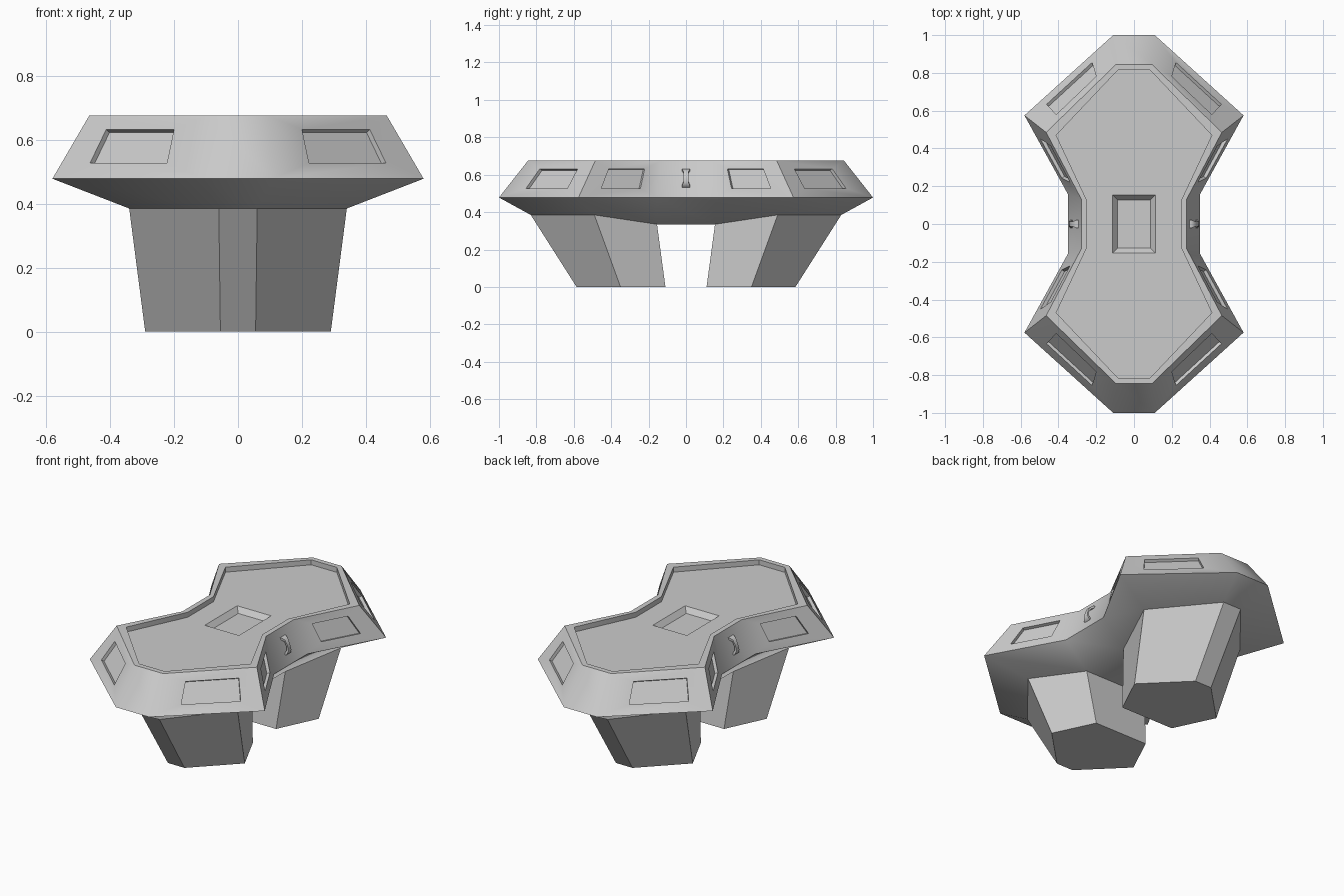
import bpy, bmesh
from mathutils import Vector

if "Cube" in bpy.data.objects:
    bpy.data.objects.remove(bpy.data.objects["Cube"])


def ring(bm, a, b, c):
    """12-sided hourglass ring from three (x, y, z) corners of one quadrant."""
    q = [a, b, c]
    pts = [(x, y, z) for x, y, z in q]
    pts += [(x, -y, z) for x, y, z in reversed(q)]
    pts += [(-x, -y, z) for x, y, z in q]
    pts += [(-x, y, z) for x, y, z in reversed(q)]
    return [bm.verts.new(p) for p in pts]


def bridge(bm, r1, r2):
    n = len(r1)
    for i in range(n):
        bm.faces.new((r1[i], r1[(i + 1) % n], r2[(i + 1) % n], r2[i]))


def finish(bm, name, angle=0.75):
    bmesh.ops.recalc_face_normals(bm, faces=bm.faces[:])
    me = bpy.data.meshes.new(name)
    bm.to_mesh(me)
    bm.free()
    ob = bpy.data.objects.new(name, me)
    bpy.context.collection.objects.link(ob)
    if angle:
        bpy.ops.object.select_all(action='DESELECT')
        ob.select_set(True)
        bpy.context.view_layer.objects.active = ob
        bpy.ops.object.shade_smooth_by_angle(angle=angle)
    return ob


def recessed_panel(bm, quad, s0, s1, t0=0.25, t1=0.78, depth=0.018):
    """Fill a sloping quad with a frame, inner walls and a sunken floor."""
    p = [v.co for v in quad]

    def at(s, t):
        return p[0].lerp(p[1], s).lerp(p[3].lerp(p[2], s), t)

    n = (p[1] - p[0]).cross(p[3] - p[0]).normalized()
    centre = sum(p, Vector()) / 4
    if n.dot(Vector((centre.x, centre.y * 0.3, 0.1))) < 0:
        n = -n
    co = [at(s0, t0), at(s1, t0), at(s1, t1), at(s0, t1)]
    rim = [bm.verts.new(c) for c in co]
    floor = [bm.verts.new(c - n * depth) for c in co]
    bridge(bm, quad, rim)
    bridge(bm, rim, floor)
    bm.faces.new(floor)


# Table body: underside, belt, top rim and sunken top
A, B, C = (0.06, 0.83, 0.385), (0.34, 0.49, 0.385), (0.205, 0.155, 0.335)
bm = bmesh.new()
under = ring(bm, A, B, C)
belt = ring(bm, (0.11, 1.0, 0.478), (0.58, 0.575, 0.478), (0.35, 0.158, 0.478))
top = ring(bm, (0.095, 0.845, 0.675), (0.465, 0.485, 0.675), (0.278, 0.13, 0.675))
lip = ring(bm, (0.085, 0.815, 0.675), (0.412, 0.47, 0.675), (0.248, 0.122, 0.675))
floor = ring(bm, (0.085, 0.815, 0.645), (0.412, 0.47, 0.645), (0.248, 0.122, 0.645))
bridge(bm, under, belt)
bridge(bm, top, lip)
bridge(bm, lip, floor)
u = under
bm.faces.new((u[2], u[3], u[8], u[9]))
bm.faces.new((u[0], u[1], u[2], u[9], u[10], u[11]))
bm.faces.new((u[3], u[4], u[5], u[6], u[7], u[8]))

# Sloping sides with recessed panels on the eight diagonals
for i in range(12):
    j = (i + 1) % 12
    quad = [belt[i], belt[j], top[j], top[i]]
    k = i % 6
    if k in (2, 5):
        bm.faces.new(quad)
        continue
    if k in (3, 4):
        quad = [quad[1], quad[0], quad[3], quad[2]]
    recessed_panel(bm, quad, *((0.26, 0.8) if k in (0, 4) else (0.25, 0.77)))

# Shallow pocket in the middle of the top
corners = [(1, 1), (1, -1), (-1, -1), (-1, 1)]
po = [bm.verts.new((0.113 * x, 0.153 * y, 0.645)) for x, y in corners]
pi = [bm.verts.new((0.088 * x, 0.128 * y, 0.615)) for x, y in corners]
bridge(bm, po, pi)
bm.faces.new(pi)
bm.faces.new(floor[0:6] + [po[1], po[0]])
bm.faces.new(floor[6:12] + [po[3], po[2]])
bm.faces.new((floor[5], floor[6], po[2], po[1]))
bm.faces.new((floor[11], floor[0], po[0], po[3]))
finish(bm, "table_body")

# Two tapered six-sided legs
for s, name in ((-1, "front_leg"), (1, "back_leg")):
    bm = bmesh.new()

    def hexagon(a, b, c):
        pts = [a, b, c] + [(-x, y, z) for x, y, z in (c, b, a)]
        return [bm.verts.new((x, s * y, z)) for x, y, z in pts]

    hi = hexagon(A, B, C)
    lo = hexagon((0.055, 0.585, 0), (0.29, 0.35, 0), (0.175, 0.11, 0))
    bridge(bm, hi, lo)
    bm.faces.new(hi)
    bm.faces.new(lo)
    finish(bm, name, None)

# Small grab handles on the waist: profile of (height on slope, stand-off, half width)
profile = [(-0.052, -0.004, 0.022), (-0.05, 0.008, 0.022), (-0.032, 0.022, 0.014),
           (0.0, 0.026, 0.012), (0.032, 0.022, 0.014), (0.05, 0.008, 0.022),
           (0.052, -0.004, 0.022)]
up = Vector((-0.072, 0, 0.197)).normalized()
out = Vector((up.z, 0, -up.x))
for s, name in ((1, "right_handle"), (-1, "left_handle")):
    bm = bmesh.new()
    prev = None
    for h, d, w in profile:
        sec = []
        for y, dd, k in ((-w, d, 1), (w, d, 1), (w, d - 0.009, 0.8), (-w, d - 0.009, 0.8)):
            p = Vector((0.312, 0, 0.581)) + up * h * k + out * dd
            sec.append(bm.verts.new((s * p.x, y, p.z)))
        if prev:
            bridge(bm, prev, sec)
        else:
            bm.faces.new(sec)
        prev = sec
    bm.faces.new(prev)
    finish(bm, name)
